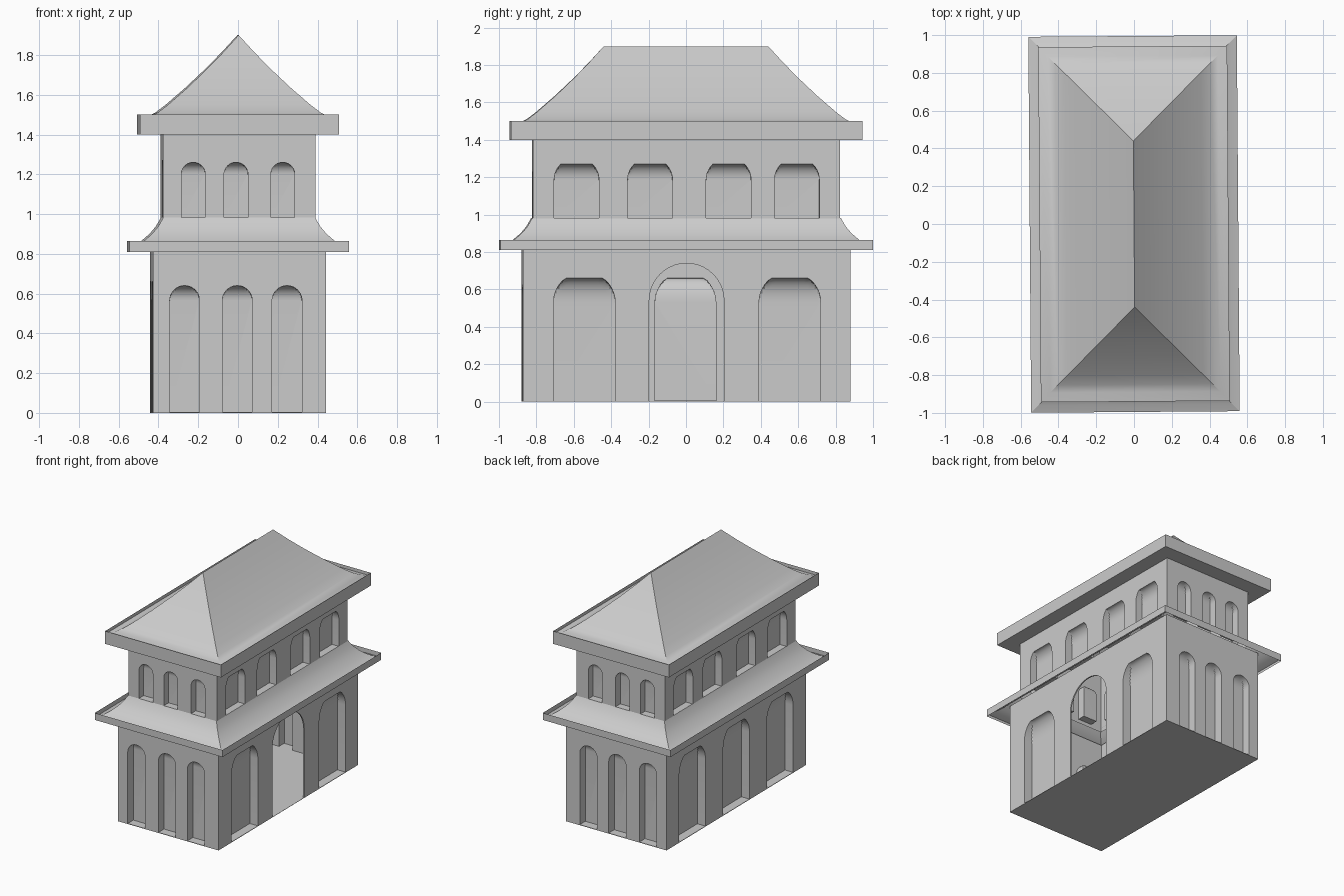
import bpy, bmesh
from math import sin, cos, pi, radians
from mathutils import Matrix

if "Cube" in bpy.data.objects:
    bpy.data.objects.remove(bpy.data.objects["Cube"])

TURN = 0.0075  # the whole building is turned very slightly


def finish(name, bm):
    bmesh.ops.recalc_face_normals(bm, faces=bm.faces)
    me = bpy.data.meshes.new(name)
    bm.to_mesh(me)
    bm.free()
    ob = bpy.data.objects.new(name, me)
    bpy.context.collection.objects.link(ob)
    return ob


def loft(bm, rings, caps):
    vs = [[bm.verts.new(p) for p in r] for r in rings]
    n = len(vs[0])
    for a, b in zip(vs, vs[1:]):
        for i in range(n):
            j = (i + 1) % n
            bm.faces.new((a[i], a[j], b[j], b[i]))
    if caps:
        bm.faces.new(vs[0])
        bm.faces.new(vs[-1])


def arch_cutter(bm, side, dist, u, width, bottom, spring, top, depth, curved=True):
    """Arched niche whose back curves forward to the wall face at the top.
    side: 0 front, 1 right, 2 back, 3 left"""
    r = width / 2
    u = u if side < 2 else -u
    rot = Matrix.Rotation(side * pi / 2, 3, 'Z')
    arch = [(-r, bottom), (r, bottom)]
    arch += [(r * cos(pi * i / 20), spring + r * sin(pi * i / 20)) for i in range(21)]
    slices = [(-0.03, top)]
    if curved:
        slices += [(depth * sin(a), spring + (top - spring) * cos(a))
                   for a in (pi / 2 * k / 8 for k in range(9))]
    else:
        slices.append((depth, top))
    rings = []
    for t, lim in slices:
        rings.append([rot @ Matrix.Translation((u + x, -dist + t, min(z, lim))).translation
                      for x, z in arch])
    loft(bm, rings, True)


def rect(hx, hy, z):
    return [(-hx, -hy, z), (hx, -hy, z), (hx, hy, z), (-hx, hy, z)]


def storey(name, hx, hy, z0, z1, cutter_bm, drop):
    """Box shell with niches cut in; faces matching drop() are left open."""
    bm = bmesh.new()
    loft(bm, [rect(hx, hy, z0), rect(hx, hy, z1)], True)
    ob = finish(name, bm)
    cut = finish(name + "_cutter", cutter_bm)
    cut.hide_render = True
    m = ob.modifiers.new("niches", 'BOOLEAN')
    m.operation, m.solver, m.object = 'DIFFERENCE', 'EXACT', cut
    dg = bpy.context.evaluated_depsgraph_get()
    me = bpy.data.meshes.new_from_object(ob.evaluated_get(dg))
    ob.modifiers.clear()
    ob.data = me
    bpy.data.objects.remove(cut)
    bm = bmesh.new()
    bm.from_mesh(me)
    gone = [f for f in bm.faces if drop(f.calc_center_median(), f.normal)]
    bmesh.ops.delete(bm, geom=gone, context='FACES')
    bm.to_mesh(me)
    bm.free()
    return ob


def roof(name, hx, hy, profile):
    bm = bmesh.new()
    loft(bm, [rect(hx - d, hy - d, z) for d, z in profile], False)
    bmesh.ops.remove_doubles(bm, verts=bm.verts, dist=1e-4)
    return finish(name, bm)


def band(name, rings):
    bm = bmesh.new()
    loft(bm, [rect(*r) for r in rings], False)
    return finish(name, bm)


# lower storey: three niches per side, open doorway in the right side
LX, LY = 0.435, 0.875
c = bmesh.new()
for side in (0, 2):
    for x in (-0.275, -0.01, 0.24):
        arch_cutter(c, side, LY, x, 0.15, 0.004, 0.565, 0.64, 0.07)
for side, ys in ((1, (-0.547, 0.552)), (3, (-0.547, 0.0, 0.552))):
    for y in ys:
        arch_cutter(c, side, LX, y, 0.33, 0.004, 0.53, 0.66, 0.07)
arch_cutter(c, 1, LX, 0, 0.40, 0.002, 0.54, 0.74, 0.01, curved=False)
storey("lower_walls", LX, LY, 0, 0.885, c,
       lambda p, n: p.z > 0.884 or (abs(p.x - LX + 0.01) < 1e-3 and abs(n.x) > 0.9
                                    and abs(p.y) < 0.2))

# upper storey: three windows on the ends, four on the long sides
UX, UY = 0.383, 0.82
c = bmesh.new()
for side in (0, 2):
    for x in (-0.231, -0.016, 0.219):
        arch_cutter(c, side, UY, x, 0.12, 0.98, 1.20, 1.26, 0.06)
for side in (1, 3):
    for y in (-0.588, -0.195, 0.225, 0.59):
        arch_cutter(c, side, UX, y, 0.24, 0.98, 1.185, 1.27, 0.06)
storey("upper_walls", UX, UY, 0.95, 1.45, c, lambda p, n: p.z < 0.951 or p.z > 1.449)

# skirt roof with upright edge board
EX, EY = 0.552, 0.995
roof("skirt_roof", EX, EY, [(0, 0.83), (0.04, 0.845), (0.075, 0.867), (0.115, 0.902),
                            (0.145, 0.938), (0.17, 0.982)])
band("skirt_edge_board", [(EX, EY, 0.81), (EX, EY, 0.865)])

# main hipped roof with upright edge board and soffit
RX, RY = 0.5, 0.94
roof("main_roof", RX, RY, [(0, 1.475), (0.05, 1.49), (0.09, 1.51), (0.14, 1.548),
                           (0.24, 1.635), (0.34, 1.73), (0.42, 1.812), (0.5, 1.9)])
band("main_edge_board", [(UX, UY, 1.4), (RX, RY, 1.4), (RX, RY, 1.5)])

# slight turn and shading for every part
for ob in bpy.context.collection.objects:
    ob.rotation_euler.z = TURN
    ob.select_set(True)
    bpy.context.view_layer.objects.active = ob
bpy.ops.object.shade_smooth_by_angle(angle=radians(25))
